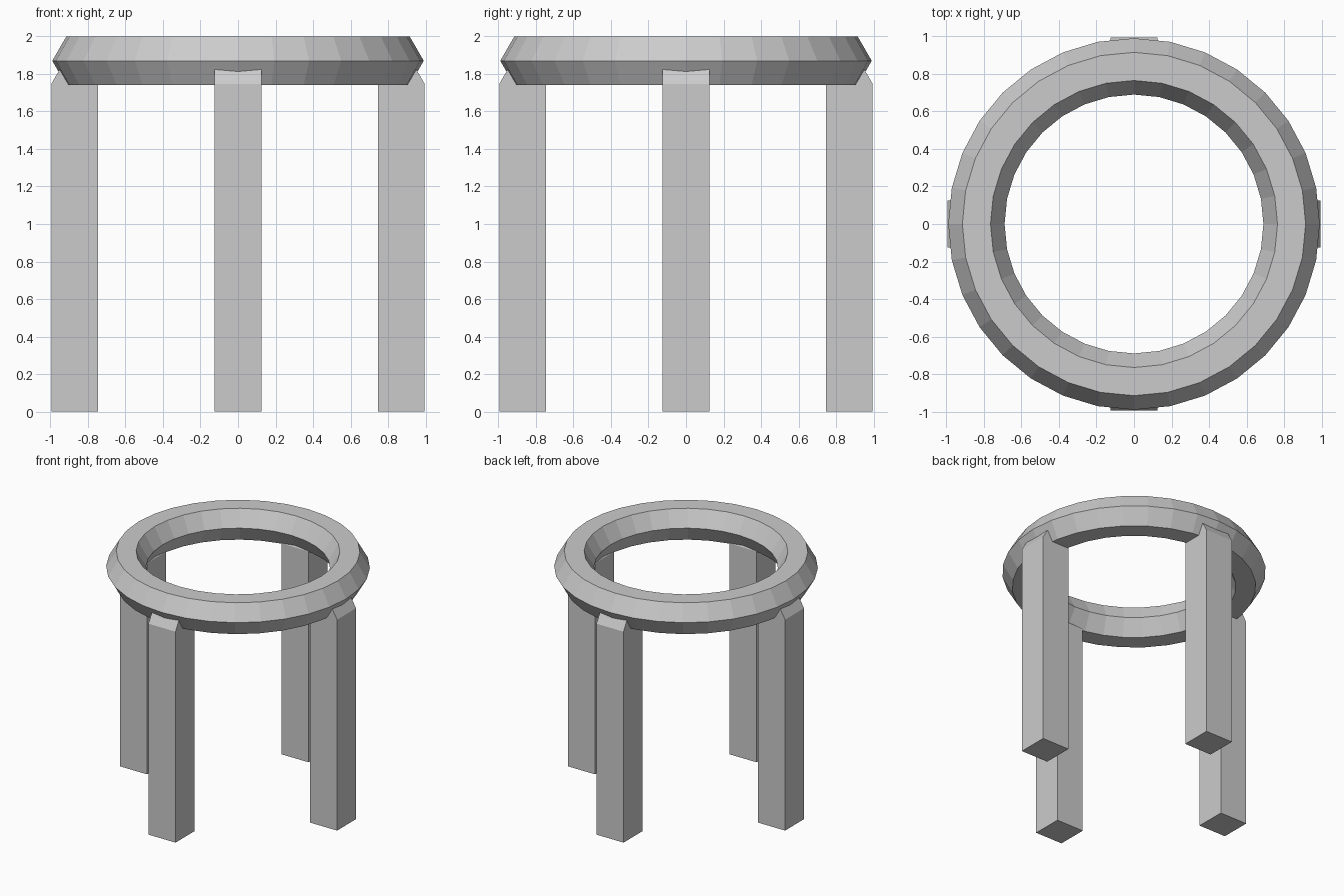
import bpy
import bmesh
from math import pi, sqrt
from mathutils import Matrix

cube = bpy.data.objects.get("Cube")
if cube:
    bpy.data.objects.remove(cube, do_unlink=True)

GREY = (0.6, 0.6, 0.6, 1)
grey = bpy.data.materials.new("grey")
grey.use_nodes = True
grey.diffuse_color = GREY
grey.node_tree.nodes["Principled BSDF"].inputs["Base Color"].default_value = GREY

# Hexagonal-section ring on top
RING_R, TUBE_R = 0.84, 0.15
bpy.ops.mesh.primitive_torus_add(
    major_segments=32, minor_segments=6,
    major_radius=RING_R, minor_radius=TUBE_R,
    location=(0, 0, 2 - TUBE_R * sqrt(3) / 2))
ring = bpy.context.object
ring.name = "ring_top"
ring.data.materials.append(grey)

# Square legs whose gabled tops run up into the ring
INNER, OUTER, HALF_WIDTH, SHOULDER = 0.747, 0.995, 0.124, 1.747
MIDDLE = (INNER + OUTER) / 2
PEAK = SHOULDER + (OUTER - MIDDLE) * sqrt(3)


def add_leg(name, angle):
    profile = [(INNER, 0), (OUTER, 0), (OUTER, SHOULDER),
               (MIDDLE, PEAK), (INNER, SHOULDER)]
    bm = bmesh.new()
    face = bm.faces.new([bm.verts.new((x, -HALF_WIDTH, z)) for x, z in profile])
    extruded = bmesh.ops.extrude_face_region(bm, geom=[face])["geom"]
    bmesh.ops.translate(bm, vec=(0, 2 * HALF_WIDTH, 0),
                        verts=[v for v in extruded if isinstance(v, bmesh.types.BMVert)])
    bmesh.ops.rotate(bm, verts=bm.verts, matrix=Matrix.Rotation(angle, 3, "Z"))
    bmesh.ops.recalc_face_normals(bm, faces=bm.faces)
    mesh = bpy.data.meshes.new(name)
    bm.to_mesh(mesh)
    bm.free()
    mesh.materials.append(grey)
    bpy.context.collection.objects.link(bpy.data.objects.new(name, mesh))


for i, side in enumerate(("left", "back", "right", "front")):
    add_leg(side + "_leg", i * pi / 2)
